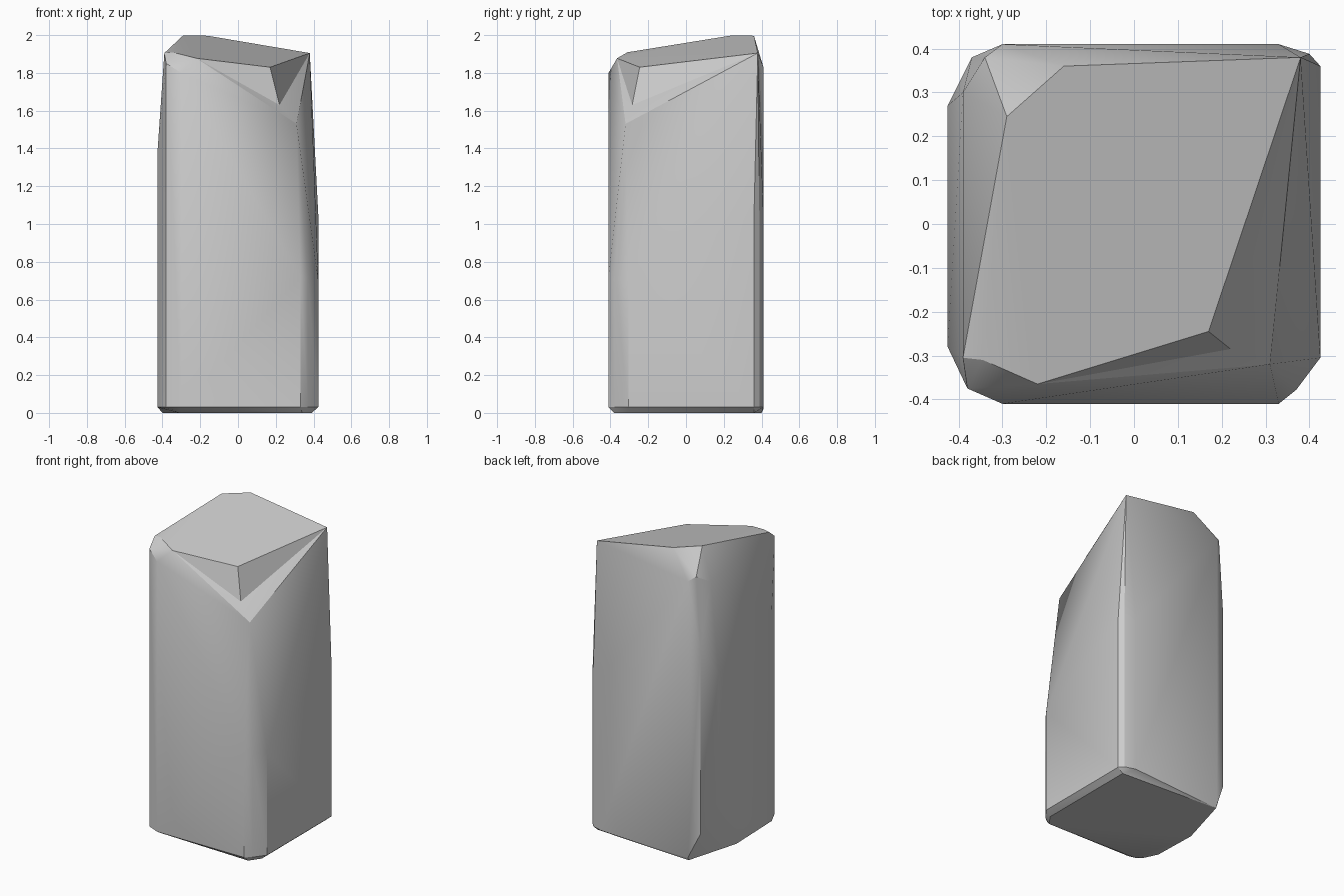
import bpy, bmesh
from mathutils import Vector

if "Cube" in bpy.data.objects:
    bpy.data.objects.remove(bpy.data.objects["Cube"])


def top_z(x, y):
    # tilted plane of the top facet
    return 1.905 - 0.176 * (x - 0.38) + 0.179 * (y - 0.38)


# side corners: x, y, height of the foot, height where the upright part ends
sides = [
    (-0.425, -0.28, 0.03, 1.40), (-0.38, -0.375, 0.03, 1.85),
    (-0.30, -0.41, 0.03, 1.80),                               # front left
    (0.33, -0.41, 0.03, 0.72), (0.37, -0.378, 0.03, 0.71),
    (0.425, -0.305, 0.03, 0.70),                              # front right
    (0.425, 0.36, 0.03, 1.05), (0.40, 0.388, 0.03, 1.05),
    (0.33, 0.41, 0.03, 1.05),                                 # back right
    (-0.30, 0.41, 0.02, 1.83), (-0.37, 0.38, 0.18, 1.40),
    (-0.425, 0.27, 0.37, 1.20),                               # back left, chipped foot
]
# outlines of the foot and the top facet
foot = [(-0.31, -0.36), (0.34, -0.38), (0.39, -0.31), (0.39, 0.36),
        (-0.30, 0.40), (-0.40, 0.05)]
top = [(0.17, -0.245), (0.38, 0.38), (-0.16, 0.36), (-0.29, 0.245),
       (-0.345, -0.31), (-0.22, -0.365)]
# chipped corners under the top facet
chips = [(-0.34, 0.38, 1.86), (-0.39, 0.30, 1.81),
         (-0.39, -0.305, 1.905), (0.31, -0.32, 1.53)]

points = [(x, y, z) for x, y, a, b in sides for z in (a, b)]
points += [(x, y, 0) for x, y in foot]
points += chips
bm = bmesh.new()
for p in points:
    bm.verts.new(p)
for x, y in top:
    bm.verts.new((x, y, top_z(x, y)))
bmesh.ops.convex_hull(bm, input=bm.verts[:])
bmesh.ops.delete(bm, geom=[v for v in bm.verts if not v.link_faces], context='VERTS')


def nearest(p):
    return min(bm.verts, key=lambda v: (v.co - Vector(p)).length)


# dented ridge of the front right chip
a, n = nearest((0.17, -0.245, 1.83)), nearest((0.31, -0.32, 1.53))
ridge = bm.edges.get((a, n))
if ridge:
    far = [v for f in ridge.link_faces for v in f.verts if v not in (a, n)]
    _, mid = bmesh.utils.edge_split(ridge, a, 0.6)
    mid.co = (0.22, -0.285, 1.63)
    for v in far:
        bmesh.ops.connect_verts(bm, verts=[mid, v])

bmesh.ops.dissolve_limit(bm, angle_limit=0.01, verts=bm.verts[:], edges=bm.edges[:])
bmesh.ops.recalc_face_normals(bm, faces=bm.faces[:])

mesh = bpy.data.meshes.new("stone_block")
bm.to_mesh(mesh)
bm.free()
block = bpy.data.objects.new("stone_block", mesh)
bpy.context.collection.objects.link(block)
bpy.context.view_layer.objects.active = block
block.select_set(True)
bpy.ops.object.shade_smooth_by_angle(angle=0.5)
